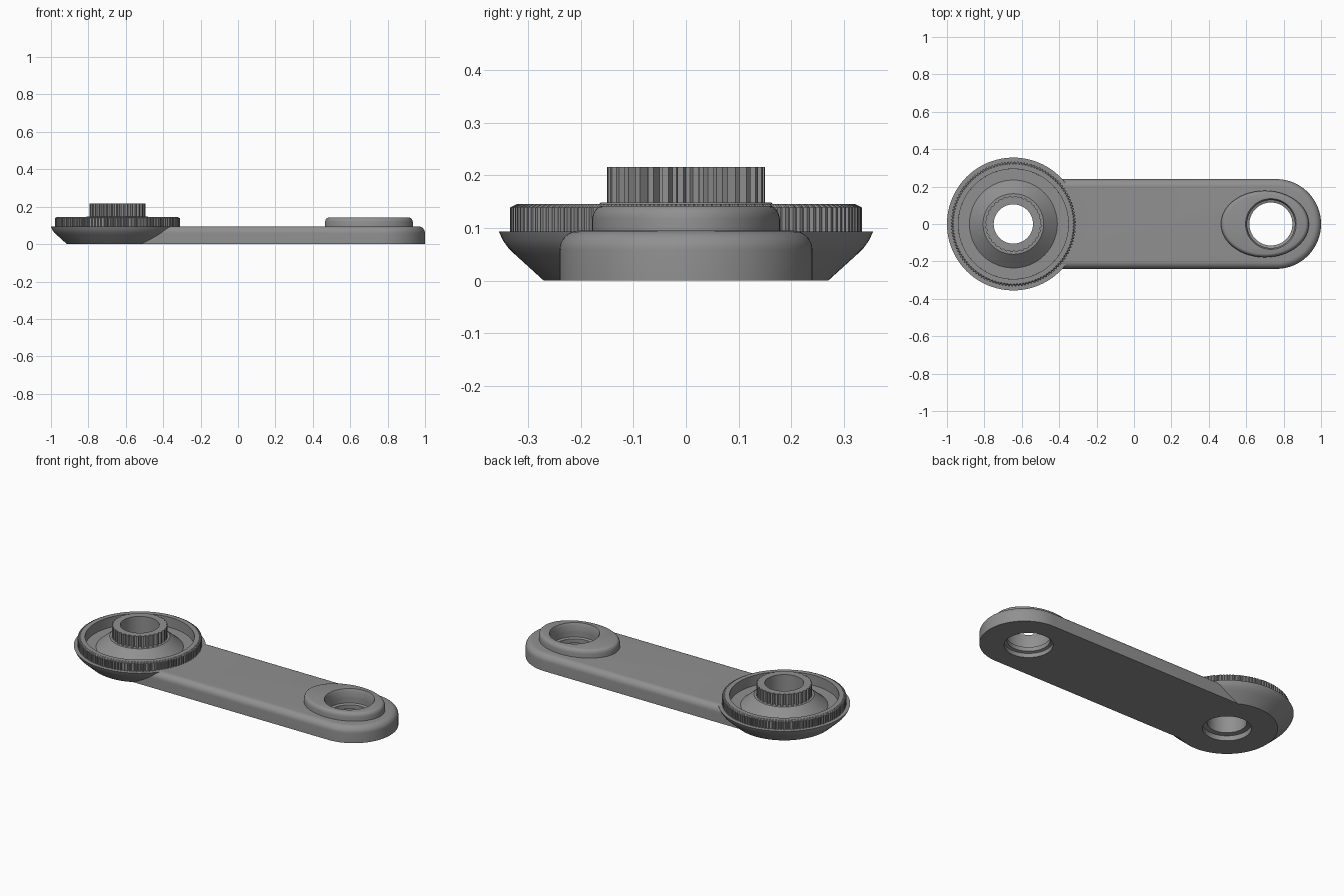
import bpy
import bmesh
from math import sin, cos, pi, radians

if "Cube" in bpy.data.objects:
    bpy.data.objects.remove(bpy.data.objects["Cube"])

HUB_X = -0.645      # centre of the round dish
END_X = 0.732       # centre of the hole at the arm's far end

metal = bpy.data.materials.new("grey metal")
metal.diffuse_color = (0.28, 0.28, 0.28, 1)
metal.use_nodes = True
metal.node_tree.nodes["Principled BSDF"].inputs["Base Color"].default_value = metal.diffuse_color


def loft(name, loops, cyclic=False):
    """Skin a stack of equal-length loops; cap the ends unless the stack closes on itself."""
    bm = bmesh.new()
    rings = [[bm.verts.new(p) for p in loop] for loop in loops]
    n = len(rings[0])
    pairs = list(zip(rings, rings[1:]))
    if cyclic:
        pairs.append((rings[-1], rings[0]))
    for a, b in pairs:
        for i in range(n):
            j = (i + 1) % n
            bm.faces.new((a[i], a[j], b[j], b[i]))
    if not cyclic:
        bm.faces.new(rings[0][::-1])
        bm.faces.new(rings[-1])
    bmesh.ops.recalc_face_normals(bm, faces=bm.faces)
    mesh = bpy.data.meshes.new(name)
    bm.to_mesh(mesh)
    bm.free()
    mesh.materials.append(metal)
    ob = bpy.data.objects.new(name, mesh)
    bpy.context.collection.objects.link(ob)
    return ob


def ellipse(cx, rx, ry, z, n=96):
    return [(cx + rx * cos(2 * pi * i / n), ry * sin(2 * pi * i / n), z) for i in range(n)]


def lathe(name, cx, profile, cyclic=True):
    return loft(name, [ellipse(cx, r, r, z) for r, z in profile], cyclic)


def toothed(cx, r, depth, teeth, z):
    """Circle with square-ish teeth, four points per tooth."""
    pts = []
    for i in range(teeth):
        for f, d in ((0, depth), (0.3, depth), (0.45, 0), (0.85, 0)):
            a = 2 * pi * (i + f) / teeth
            pts.append((cx + (r - d) * cos(a), (r - d) * sin(a), z))
    return pts


def toothed_ring(name, cx, r, depth, teeth, inner, z0, z1, chamfer):
    n = teeth * 4
    loops = [ellipse(cx, inner, inner, z0, n),
             toothed(cx, r, depth, teeth, z0),
             toothed(cx, r, depth, teeth, z1 - chamfer * 0.5),
             toothed(cx, r - chamfer, depth * 0.3, teeth, z1),
             ellipse(cx, inner, inner, z1, n)]
    return loft(name, loops, True)


def cut(ob, cutter):
    cutter.hide_render = True
    mod = ob.modifiers.new("cut", 'BOOLEAN')
    mod.operation = 'DIFFERENCE'
    mod.solver = 'EXACT'
    mod.object = cutter
    bpy.context.view_layer.objects.active = ob
    bpy.ops.object.modifier_apply(modifier=mod.name)


def smooth(ob, angle=30):
    bpy.ops.object.select_all(action='DESELECT')
    ob.select_set(True)
    bpy.context.view_layer.objects.active = ob
    bpy.ops.object.shade_smooth_by_angle(angle=radians(angle))


# Arm: straight bar with one round end and a rounded top edge
def arm_loop(h, z):
    arc = [(0.76 + h * cos(a), h * sin(a), z)
           for a in (-pi / 2 + pi * i / 48 for i in range(49))]
    return arc + [(HUB_X, h, z), (HUB_X, -h, z)]


fillet = [(0.24 - 0.037 * (1 - cos(a)), 0.058 + 0.037 * sin(a))
          for a in (pi / 2 * i / 8 for i in range(9))]
arm = loft("arm", [arm_loop(h, z) for h, z in [(0.24, 0)] + fillet])

# Oval boss raised around the end hole
boss = loft("end_boss", [ellipse(0.70, 0.235 - d, 0.178 - d, z) for d, z in (
    (0, 0.08), (0, 0.118), (0.002, 0.127), (0.006, 0.135), (0.012, 0.14), (0.019, 0.142))])

# Stepped hole through the arm end and boss
hole = lathe("end_hole_cutter", END_X, [
    (0.13, -0.01), (0.13, 0.025), (0.115, 0.03), (0.115, 0.055), (0.128, 0.06),
    (0.128, 0.125), (0.136, 0.143), (0.136, 0.16)], False)
cut(arm, hole)
cut(boss, hole)

# Clear the arm from inside the dish
bowl = lathe("bowl_cutter", HUB_X, [(0.255, -0.01), (0.325, 0.1), (0.325, 0.2)], False)
cut(arm, bowl)
for helper in (hole, bowl):
    bpy.data.objects.remove(helper)

# Dish: flared base, recessed floor and a cone rising to the gear
dish = lathe("dish", HUB_X, [
    (0.13, 0), (0.27, 0), (0.325, 0.05), (0.338, 0.063), (0.348, 0.077), (0.355, 0.093),
    (0.30, 0.093), (0.294, 0.085), (0.235, 0.085), (0.17, 0.141), (0.162, 0.148),
    (0.105, 0.148), (0.105, 0.035), (0.13, 0.03)])

# Knurled rim and central gear
rim = toothed_ring("knurled_rim", HUB_X, 0.334, 0.007, 120, 0.294, 0.085, 0.145, 0.012)
gear = toothed_ring("gear", HUB_X, 0.15, 0.018, 32, 0.105, 0.14, 0.216, 0.0)

for part in (arm, boss, dish):
    smooth(part)
for part in (rim, gear):
    smooth(part, 15)
